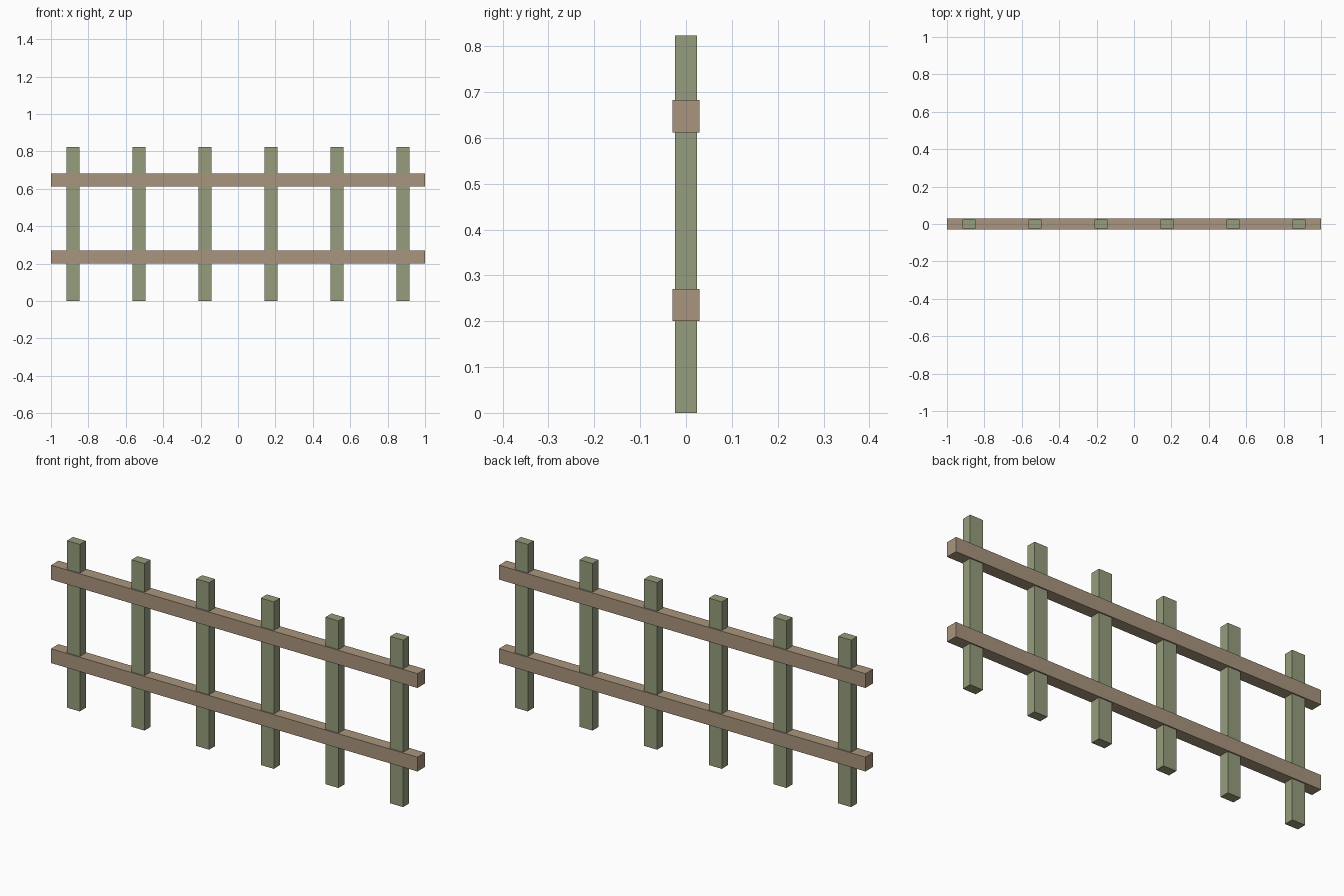
import bpy

if "Cube" in bpy.data.objects:
    bpy.data.objects.remove(bpy.data.objects["Cube"])

U = 1 / 17  # fence module: the rails are 34 modules long


def material(name, color):
    m = bpy.data.materials.new(name)
    m.diffuse_color = (*color, 1)
    m.use_nodes = True
    m.node_tree.nodes["Principled BSDF"].inputs["Base Color"].default_value = m.diffuse_color
    return m


def beam(name, center, size, mat):
    bpy.ops.mesh.primitive_cube_add(size=1, location=center)
    ob = bpy.context.object
    ob.name = name
    ob.scale = size
    bpy.ops.object.transform_apply(location=False, rotation=False, scale=True)
    ob.data.materials.append(mat)
    return ob


green = material("post_green", (0.30, 0.34, 0.20))
brown = material("rail_brown", (0.40, 0.30, 0.21))

# Six upright posts, evenly spaced
for i in range(6):
    beam(f"post_{i + 1}", ((i - 2.5) * 6 * U, 0, 7 * U),
         (1.2 * U, 0.8 * U, 14 * U), green)

# Two horizontal rails, slightly deeper than the posts
for name, z in (("lower_rail", 4 * U), ("upper_rail", 11 * U)):
    beam(name, (0, 0, z), (2, U, 1.2 * U), brown)
